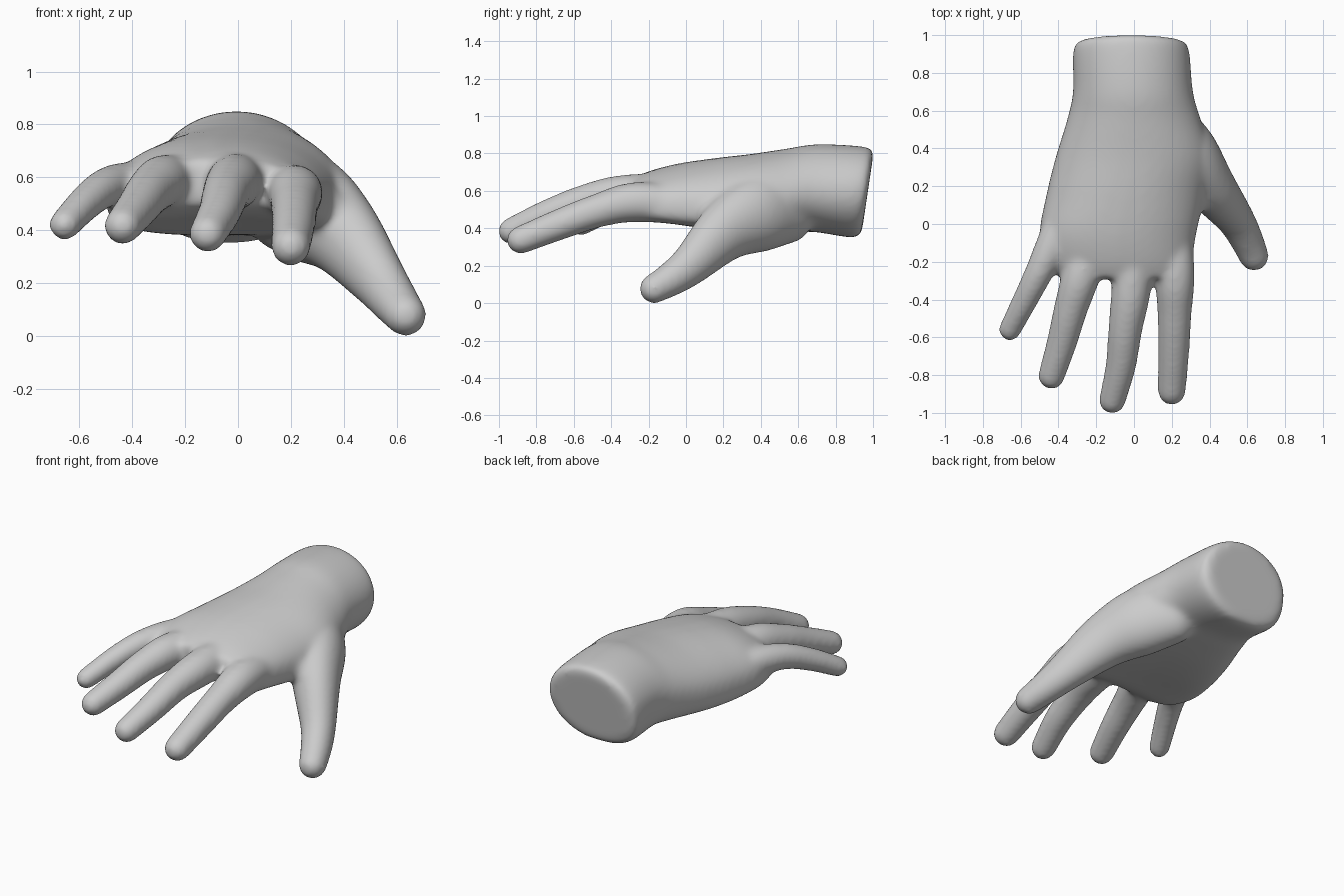
import bpy, bmesh, math
from mathutils import Vector

if "Cube" in bpy.data.objects:
    bpy.data.objects.remove(bpy.data.objects["Cube"])

SIDES = 40


def catmull(keys, steps=6):
    """Smoothly interpolate a list of equal-length tuples."""
    pts = [Vector(k) for k in keys]
    pts = [2 * pts[0] - pts[1]] + pts + [2 * pts[-1] - pts[-2]]
    out = []
    for a, b, c, d in zip(pts, pts[1:], pts[2:], pts[3:]):
        for s in range(steps):
            t = s / steps
            out.append(0.5 * (2 * b + (c - a) * t + (2 * a - 5 * b + 4 * c - d) * t * t
                              + (3 * b - a - 3 * c + d) * t ** 3))
    return out + [pts[-2]]


def loft(bm, rings):
    """Skin closed rings and cap both ends."""
    vr = [[bm.verts.new(p) for p in r] for r in rings]
    for a, b in zip(vr, vr[1:]):
        for i in range(SIDES):
            j = (i + 1) % SIDES
            bm.faces.new((a[i], a[j], b[j], b[i]))
    bm.faces.new(vr[0][::-1])
    bm.faces.new(vr[-1])


def finger(bm, keys, tall=1.0):
    """Tapered tube with round ends; keys are (x, y, z, radius), root to tip."""
    path = catmull([k[:3] for k in keys])
    radii = [v.x + 0.003 for v in catmull([(k[3], 0, 0) for k in keys])]
    dirs = [(path[min(i + 1, len(path) - 1)] - path[max(i - 1, 0)]).normalized()
            for i in range(len(path))]
    spec = list(zip(path, dirs, radii))

    def dome(p, d, r, sign):
        return [(p + d * sign * r * math.sin(a), d, r * math.cos(a))
                for a in [math.radians(x) for x in (15, 30, 45, 60, 75, 87)]]
    spec = dome(path[0], dirs[0], radii[0], -1)[::-1] + spec + dome(path[-1], dirs[-1], radii[-1], 1)
    rings = []
    n = len(spec)
    for k, (p, d, r) in enumerate(spec):
        side = d.cross(Vector((0, 0, 1))).normalized()
        up = side.cross(d)
        h = r * (1 + (tall - 1) * max(0, 1 - 1.25 * k / n))
        rings.append([p + side * r * math.cos(a) + up * h * math.sin(a)
                      for a in [2 * math.pi * i / SIDES for i in range(SIDES)]])
    loft(bm, rings)


def palm(bm, keys):
    """Arched sections from wrist to knuckles: (y, centre x, half width, top, bottom, arch)."""
    wide = catmull([k[:3] for k in keys])
    tall = catmull([k[3:] for k in keys])
    rings = []
    for (y, c, w), (top, bot, arch) in zip(wide, tall):
        zc, h = (top + bot) / 2, (top - bot) / 2
        lean = 0.16 * max(0, min(1, (y - 0.6) / 0.4))       # slanted wrist cut
        wrist = max(0, min(1, y / 0.6))
        ring = []
        for i in range(SIDES):
            a = 2 * math.pi * i / SIDES
            cs, sn = math.cos(a), math.sin(a)
            # boxy at the knuckles, oval at the wrist with a fuller outer heel
            at_wrist = 0.72 if cs < 0 and sn < 0 else 1.0
            e = 0.72 + (at_wrist - 0.72) * wrist
            u = math.copysign(abs(cs) ** e, cs)
            v = math.copysign(abs(sn) ** e, sn)
            ring.append(Vector((c + w * u, y + lean * v * h, zc + h * v - arch * u * u)))
        rings.append(ring)
    loft(bm, rings)


bm = bmesh.new()

# wrist and palm
palm(bm, [(0.972, -0.015, 0.255, 0.80, 0.39, 0.0), (0.93, -0.015, 0.305, 0.835, 0.35, 0.0),
          (0.70, -0.005, 0.318, 0.85, 0.38, 0.02), (0.55, 0.0, 0.355, 0.828, 0.38, 0.035),
          (0.35, -0.003, 0.413, 0.798, 0.385, 0.06), (0.15, -0.045, 0.42, 0.775, 0.405, 0.08),
          (-0.05, -0.085, 0.415, 0.745, 0.435, 0.08), (-0.20, -0.08, 0.385, 0.705, 0.46, 0.07),
          (-0.29, -0.06, 0.32, 0.665, 0.50, 0.05)])

# little, ring, middle and index fingers
finger(bm, [(-0.34, 0.10, 0.55, 0.085), (-0.42, -0.08, 0.57, 0.085), (-0.50, -0.25, 0.56, 0.073),
            (-0.575, -0.40, 0.505, 0.065), (-0.657, -0.56, 0.42, 0.057)])
finger(bm, [(-0.22, -0.05, 0.57, 0.09), (-0.28, -0.27, 0.585, 0.098), (-0.335, -0.45, 0.545, 0.087),
            (-0.38, -0.62, 0.485, 0.078), (-0.437, -0.805, 0.415, 0.068)])
finger(bm, [(0.0, -0.05, 0.59, 0.10), (-0.015, -0.34, 0.58, 0.102), (-0.045, -0.55, 0.54, 0.088),
            (-0.07, -0.75, 0.468, 0.078), (-0.115, -0.935, 0.385, 0.068)])
finger(bm, [(0.20, 0.0, 0.52, 0.10), (0.215, -0.27, 0.54, 0.104), (0.215, -0.47, 0.495, 0.088),
            (0.21, -0.67, 0.423, 0.081), (0.20, -0.885, 0.337, 0.072)])

# thumb and its fleshy base
finger(bm, [(0.17, 0.54, 0.51, 0.14), (0.28, 0.38, 0.475, 0.16), (0.395, 0.21, 0.385, 0.135),
            (0.53, 0.035, 0.215, 0.099), (0.59, -0.07, 0.135, 0.087), (0.635, -0.17, 0.077, 0.077)],
       tall=1.4)

# skin web between thumb and palm
finger(bm, [(0.20, 0.12, 0.53, 0.11), (0.29, 0.14, 0.50, 0.09), (0.37, 0.16, 0.43, 0.085),
            (0.45, 0.14, 0.32, 0.08)])

bmesh.ops.recalc_face_normals(bm, faces=bm.faces[:])
mesh = bpy.data.meshes.new("hand")
bm.to_mesh(mesh)
bm.free()
hand = bpy.data.objects.new("hand", mesh)
bpy.context.collection.objects.link(hand)

# fuse the parts into one soft skin
fuse = hand.modifiers.new("fuse", 'REMESH')
fuse.mode = 'VOXEL'
fuse.voxel_size = 0.014
fuse.use_smooth_shade = True
soften = hand.modifiers.new("soften", 'SMOOTH')
soften.factor = 0.5
soften.iterations = 22

grey = bpy.data.materials.new("plain grey")
grey.diffuse_color = (0.6, 0.6, 0.6, 1)
grey.use_nodes = True
grey.node_tree.nodes["Principled BSDF"].inputs["Base Color"].default_value = grey.diffuse_color
mesh.materials.append(grey)
for p in mesh.polygons:
    p.use_smooth = True
